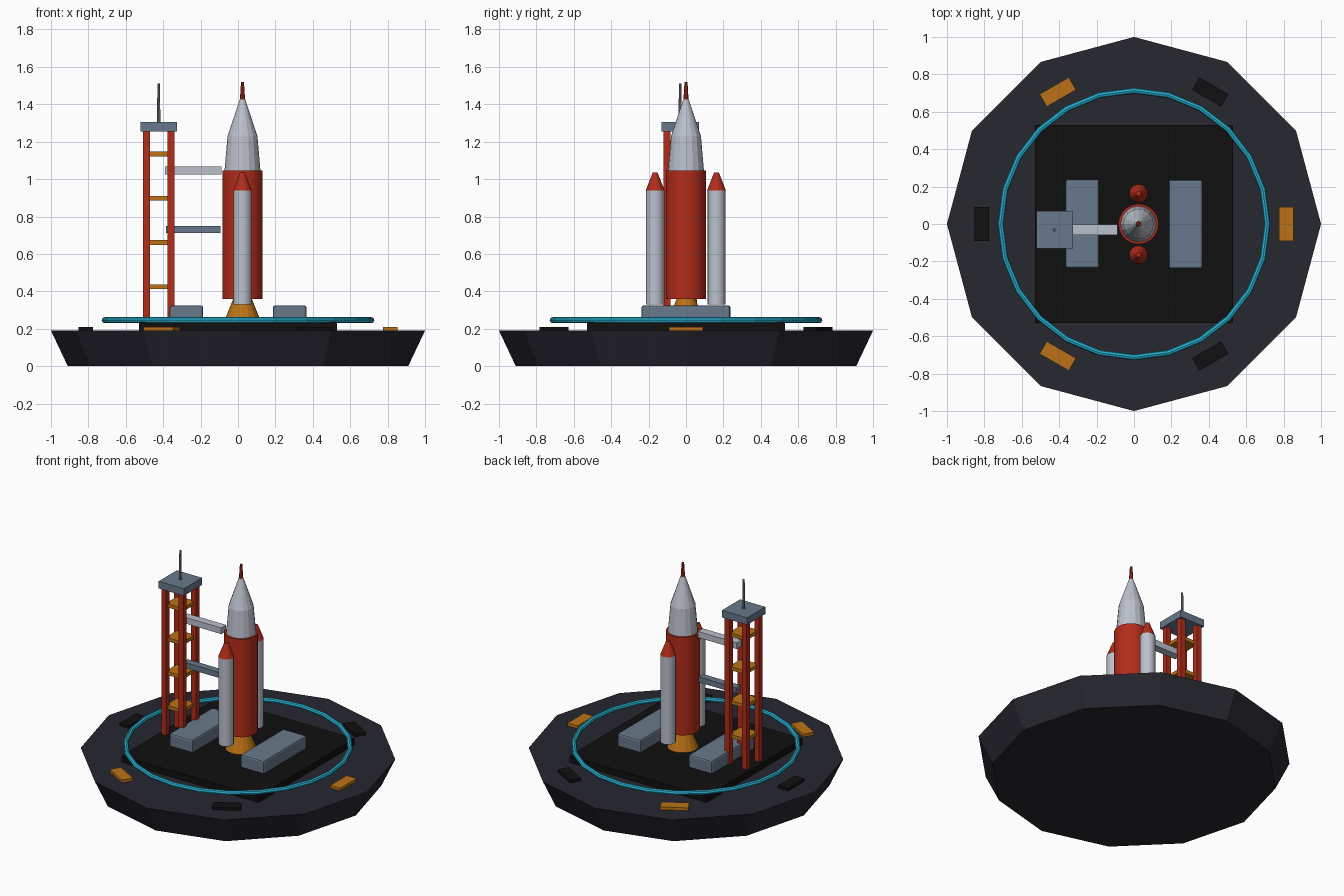
import bpy
from math import pi, cos, sin, radians

cube = bpy.data.objects.get("Cube")
if cube:
    bpy.data.objects.remove(cube, do_unlink=True)


def material(name, r, g, b):
    m = bpy.data.materials.new(name)
    m.use_nodes = True
    m.diffuse_color = (r, g, b, 1)
    m.node_tree.nodes["Principled BSDF"].inputs["Base Color"].default_value = (r, g, b, 1)
    return m


NAVY = material("dark navy", 0.02, 0.02, 0.03)
BLACK = material("black", 0.005, 0.005, 0.005)
RED = material("red", 0.45, 0.025, 0.01)
ORANGE = material("orange", 0.5, 0.17, 0.008)
SLATE = material("slate", 0.14, 0.19, 0.26)
WHITE = material("pale grey", 0.5, 0.53, 0.6)
CYAN = material("cyan", 0.02, 0.45, 0.65)
STEEL = material("steel", 0.22, 0.24, 0.27)


def finish(name, mat):
    ob = bpy.context.object
    ob.name = ob.data.name = name
    ob.data.materials.append(mat)
    return ob


def box(name, mat, center, size, turn=0, bevel=0):
    bpy.ops.mesh.primitive_cube_add(size=1, location=center)
    ob = finish(name, mat)
    ob.scale = size
    bpy.ops.object.transform_apply(location=False, rotation=False, scale=True)
    ob.rotation_euler.z = turn
    if bevel:
        mod = ob.modifiers.new("edge", "BEVEL")
        mod.width = bevel
        mod.segments = 2
    return ob


def taper(name, mat, x, y, z0, z1, r0, r1, sides=16, smooth=False):
    bpy.ops.mesh.primitive_cone_add(vertices=sides, radius1=r0, radius2=r1, depth=z1 - z0,
                                    location=(x, y, (z0 + z1) / 2))
    ob = finish(name, mat)
    if smooth:
        bpy.ops.object.shade_smooth_by_angle(angle=radians(35))
    return ob


# Ground platform, launch pad and glowing ring
taper("platform", NAVY, 0, 0, 0, 0.19, 0.91, 1, 12)
box("launch_pad", BLACK, (0, 0, 0.21), (1.06, 1.06, 0.05))
bpy.ops.mesh.primitive_torus_add(major_radius=0.713, minor_radius=0.016, major_segments=24,
                                 minor_segments=8, location=(0, 0, 0.246))
finish("light_ring", CYAN)

# Alternating marker blocks around the rim
for i in range(6):
    a = i * pi / 3
    box(f"rim_marker_{i + 1}", BLACK if i % 2 else ORANGE,
        (0.815 * cos(a), 0.815 * sin(a), 0.195), (0.077, 0.18, 0.03), a)

# Support blocks beside the rocket
for side, s in (("left", 1), ("right", -1)):
    box(f"support_block_{side}", SLATE, (s * 0.276, -0.001 * s, 0.277), (0.18, 0.475, 0.095), bevel=0.012)

# Rocket
RX = 0.024
taper("engine_nozzle", ORANGE, RX, 0, 0.235, 0.365, 0.1, 0.048)
taper("rocket_body", RED, RX, 0, 0.36, 1.045, 0.108, 0.108, 20, True)
taper("upper_stage", WHITE, RX, 0, 1.045, 1.23, 0.096, 0.08)
taper("nose_cone", WHITE, RX, 0, 1.23, 1.425, 0.08, 0.015)
taper("nose_spike", RED, RX, 0, 1.42, 1.52, 0.014, 0.008, 8)

# Side boosters
for side, y in (("front", -0.165), ("back", 0.163)):
    taper(f"booster_{side}", WHITE, RX, y, 0.33, 0.94, 0.049, 0.049, 14, True)
    taper(f"booster_cap_{side}", RED, RX, y, 0.94, 1.035, 0.05, 0.013, 14)

# Service tower
TX, TY = -0.424, -0.031
for i, (sx, sy) in enumerate(((-1, -1), (1, -1), (1, 1), (-1, 1))):
    box(f"tower_post_{i + 1}", RED, (TX + sx * 0.066, TY + sy * 0.07, 0.745), (0.037, 0.037, 1.03))
for i in range(4):
    box(f"tower_floor_{i + 1}", ORANGE, (TX, TY, 0.425 + i * 0.2365), (0.13, 0.135, 0.025))
box("tower_roof", SLATE, (TX, TY, 1.28), (0.195, 0.2, 0.05))
taper("antenna", STEEL, TX, TY, 1.3, 1.51, 0.009, 0.007, 8)

# Arms reaching to the rocket
box("upper_arm", WHITE, (-0.239, TY, 1.045), (0.3, 0.055, 0.043))
box("lower_arm", SLATE, (-0.239, TY, 0.73), (0.29, 0.05, 0.038))
